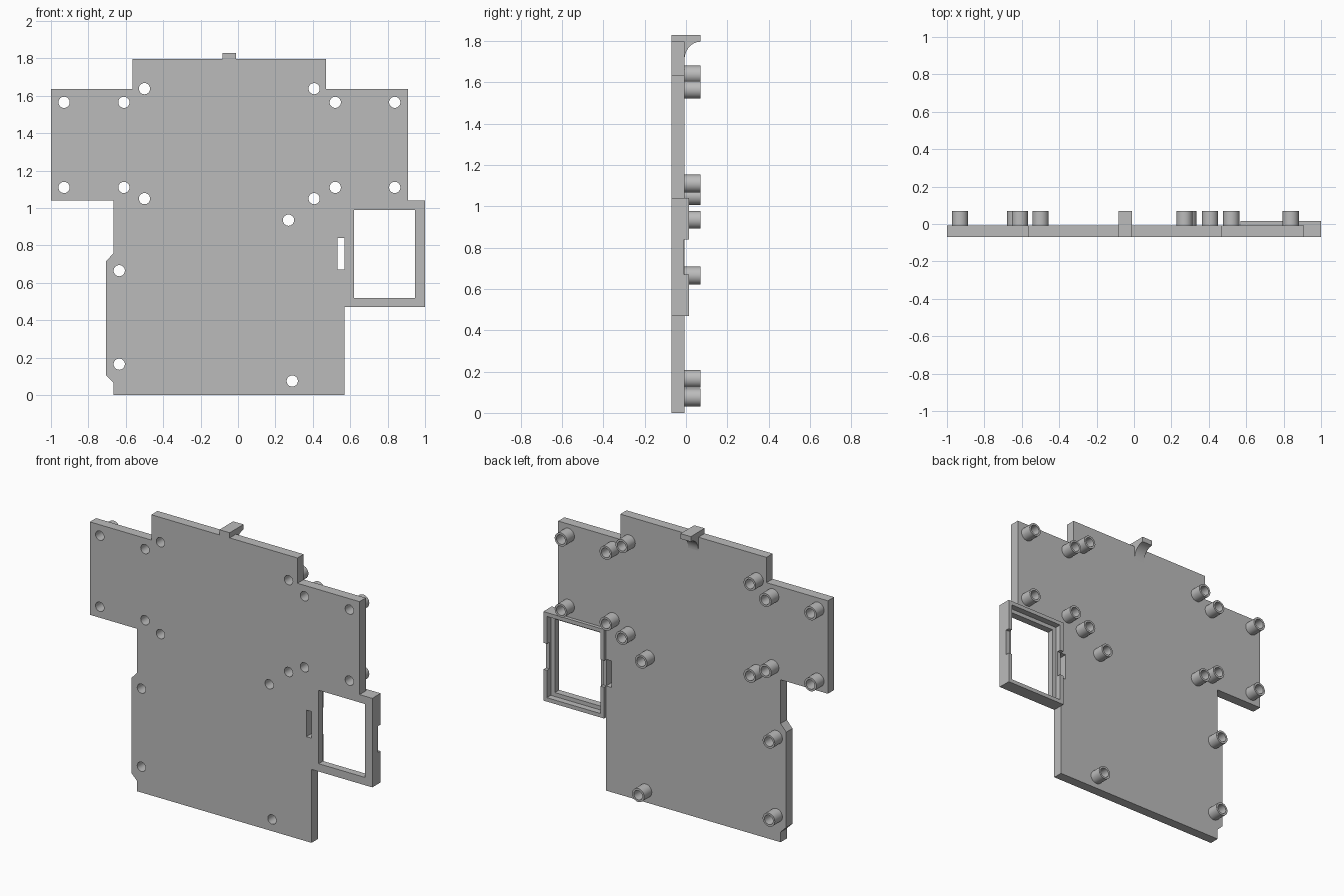
import bpy
import bmesh
from math import cos, sin, pi, radians
from mathutils import Matrix

if "Cube" in bpy.data.objects:
    bpy.data.objects.remove(bpy.data.objects["Cube"])

grey = bpy.data.materials.new("plain grey")
grey.use_nodes = True
grey.diffuse_color = (0.5, 0.5, 0.5, 1)
grey.node_tree.nodes["Principled BSDF"].inputs["Base Color"].default_value = (0.5, 0.5, 0.5, 1)

# Axis maps: profile drawn in (x, z) and extruded along y, or in (y, z) along x
ALONG_Y = Matrix(((1, 0, 0, 0), (0, 0, 1, 0), (0, 1, 0, 0), (0, 0, 0, 1)))
ALONG_X = Matrix(((0, 0, 1, 0), (1, 0, 0, 0), (0, 1, 0, 0), (0, 0, 0, 1)))


def extrude(name, loops, start, end, axes=ALONG_Y):
    """Fill the first loop, cut the others out of it, and give it thickness."""
    curve = bpy.data.curves.new(name, "CURVE")
    curve.dimensions = "2D"
    curve.fill_mode = "BOTH"
    curve.extrude = (end - start) / 2
    for loop in loops:
        spline = curve.splines.new("POLY")
        spline.points.add(len(loop) - 1)
        for point, (u, v) in zip(spline.points, loop):
            point.co = (u, v, 0, 1)
        spline.use_cyclic_u = True
    temp = bpy.data.objects.new(name + " curve", curve)
    bpy.context.collection.objects.link(temp)
    graph = bpy.context.evaluated_depsgraph_get()
    mesh = bpy.data.meshes.new_from_object(temp.evaluated_get(graph))
    bpy.data.objects.remove(temp)
    bpy.data.curves.remove(curve)

    mesh.transform(axes @ Matrix.Translation((0, 0, (start + end) / 2)))
    bm = bmesh.new()
    bm.from_mesh(mesh)
    bmesh.ops.remove_doubles(bm, verts=bm.verts, dist=0.0001)
    bmesh.ops.recalc_face_normals(bm, faces=bm.faces)
    bmesh.ops.dissolve_limit(bm, angle_limit=radians(1), verts=bm.verts, edges=bm.edges)
    bm.to_mesh(mesh)
    bm.free()
    mesh.name = name
    mesh.materials.clear()
    mesh.materials.append(grey)
    obj = bpy.data.objects.new(name, mesh)
    bpy.context.collection.objects.link(obj)
    bpy.ops.object.select_all(action="DESELECT")
    obj.select_set(True)
    bpy.context.view_layer.objects.active = obj
    bpy.ops.object.shade_smooth_by_angle(angle=radians(30))
    return obj


def circle(x, z, r, n=32):
    return [(x + r * cos(2 * pi * i / n), z + r * sin(2 * pi * i / n)) for i in range(n)]


def rect(x0, x1, z0, z1):
    return [(x0, z0), (x1, z0), (x1, z1), (x0, z1)]


FRONT, BACK, TIP = -0.07, -0.007, 0.07
LEDGE, NOTCH, RIM = -0.025, -0.01, 0.015

# Screw positions: four corners of each upper group, then the single ones
screws = [(x, z) for x in (-0.93, -0.61, 0.52, 0.838) for z in (1.11, 1.565)]
screws += [(x, z) for x in (-0.5, 0.407) for z in (1.05, 1.638)]
screws += [(0.27, 0.935), (-0.635, 0.665), (-0.635, 0.165), (0.29, 0.075)]

# Main plate, with the slot beside the window frame
outline = [
    (-0.665, 0), (0.57, 0), (0.57, 0.67), (0.533, 0.67), (0.533, 0.84), (0.57, 0.84),
    (0.57, 1.04), (0.91, 1.04), (0.91, 1.635), (0.47, 1.635), (0.47, 1.797),
    (-0.565, 1.797), (-0.565, 1.635), (-1, 1.635), (-1, 1.04), (-0.665, 1.04),
    (-0.665, 0.76), (-0.705, 0.715), (-0.705, 0.105), (-0.665, 0.065)]
extrude("plate", [outline] + [circle(x, z, 0.03) for x, z in screws], FRONT, BACK)

# Hollow screw posts on the back
for i, (x, z) in enumerate(screws):
    extrude(f"screw_post_{i + 1}", [circle(x, z, 0.043), circle(x, z, 0.03)], BACK, TIP)

# Window frame: ledge, thin rim, and raised rim ends above the side notches
outer = rect(0.57, 1, 0.47, 1.04)
extrude("frame_ledge", [outer, rect(0.62, 0.947, 0.52, 0.99)], FRONT, LEDGE)
extrude("frame_rim", [outer, rect(0.595, 0.975, 0.495, 1.015)], LEDGE, NOTCH)
for name, edge, step, stop in (("lower", 0.47, 0.025, 0.67), ("upper", 1.04, -0.025, 0.84)):
    inner = edge + step
    extrude(f"frame_rim_{name}",
            [[(0.57, edge), (1, edge), (1, stop), (0.975, stop), (0.975, inner),
              (0.595, inner), (0.595, stop), (0.57, stop)]], NOTCH, RIM)

# Top hook: flat tab with a curved support under its back
arc = [(TIP - (TIP - BACK) * cos(a), 1.71 + 0.087 * sin(a))
       for a in (pi / 2 * i / 12 for i in range(13))]
extrude("hook_tab", [rect(FRONT, TIP, 1.797, 1.83)], -0.083, -0.01, ALONG_X)
extrude("hook_support", [arc + [(BACK, 1.797)]], -0.083, -0.01, ALONG_X)
